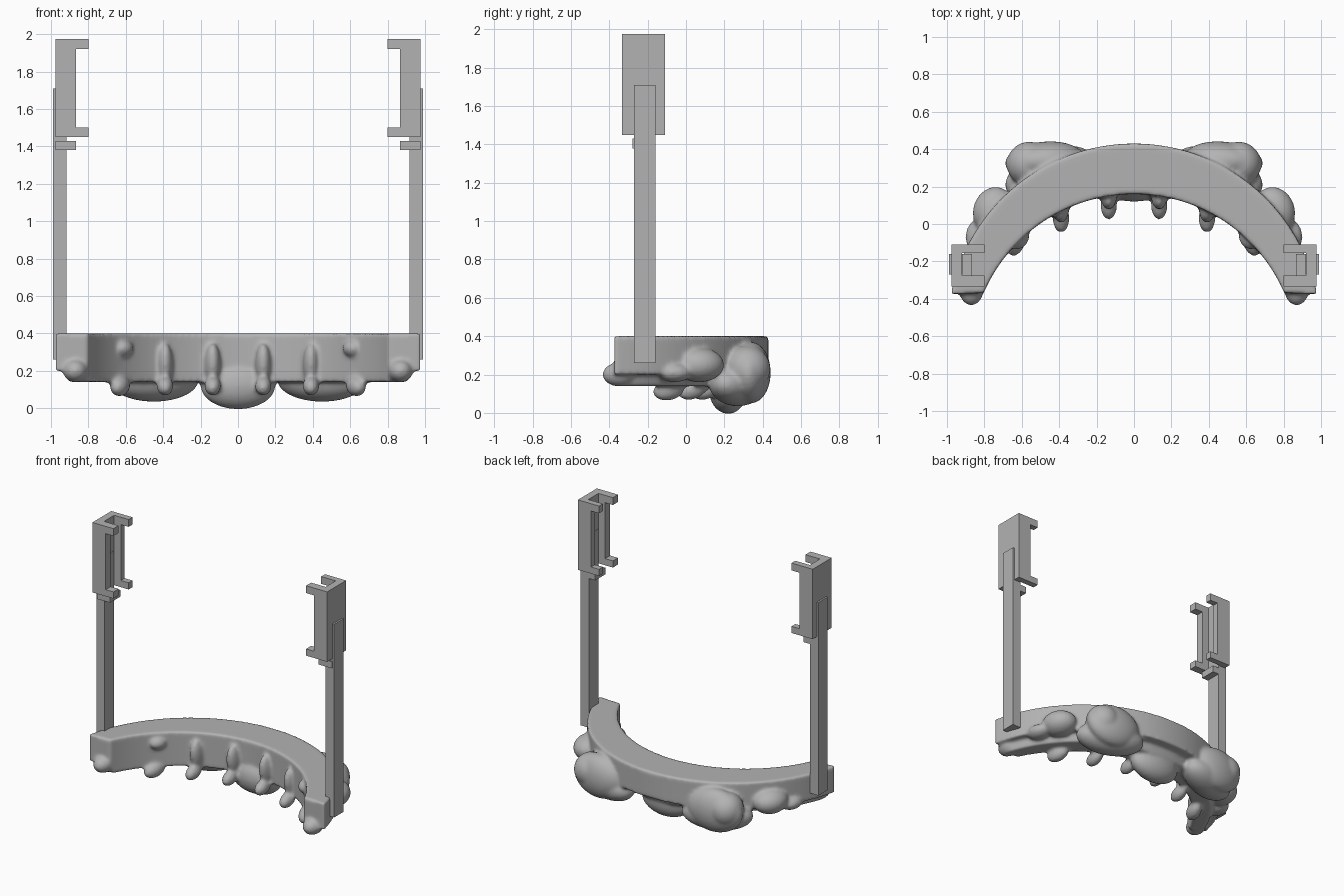
import bpy, bmesh, math
from mathutils import Matrix, Vector

cube = bpy.data.objects.get("Cube")
if cube:
    bpy.data.objects.remove(cube)

grey = bpy.data.materials.new("plain_grey")
grey.use_nodes = True
colour = (0.45, 0.45, 0.45, 1)
grey.diffuse_color = colour
grey.node_tree.nodes["Principled BSDF"].inputs["Base Color"].default_value = colour


def finish(bm, name):
    bmesh.ops.recalc_face_normals(bm, faces=bm.faces)
    mesh = bpy.data.meshes.new(name)
    bm.to_mesh(mesh)
    bm.free()
    mesh.materials.append(grey)
    obj = bpy.data.objects.new(name, mesh)
    bpy.context.collection.objects.link(obj)
    return obj


def box(name, x, y, z):
    bm = bmesh.new()
    bmesh.ops.create_cube(bm, size=1)
    for v in bm.verts:
        v.co = [(a + b) / 2 + c * (b - a) for c, (a, b) in zip(v.co, (x, y, z))]
    return finish(bm, name)


def prism(name, outline, z):
    bm = bmesh.new()
    face = bm.faces.new([bm.verts.new((x, y, z[0])) for x, y in outline])
    ext = bmesh.ops.extrude_face_region(bm, geom=[face])["geom"]
    bmesh.ops.translate(bm, verts=[g for g in ext if isinstance(g, bmesh.types.BMVert)],
                        vec=(0, 0, z[1] - z[0]))
    return finish(bm, name)


def blob(bm, centre, radii, turn=0, tilt=0):
    m = (Matrix.Translation(centre) @ Matrix.Rotation(turn, 4, 'Z')
         @ Matrix.Rotation(tilt, 4, 'X') @ Matrix.Diagonal((*radii, 1)))
    bmesh.ops.create_icosphere(bm, subdivisions=4, radius=1, matrix=m)


# Curved band: section swept between an inner and an outer arc
def arc_point(s, t):
    a, b = s * 1.165, s * 1.375
    inner = Vector((0.875 * math.sin(a), 0.875 * math.cos(a) - 0.715))
    outer = Vector((0.998 * math.sin(b), 0.998 * math.cos(b) - 0.568))
    return inner.lerp(outer, t)


band = bmesh.new()
section = [(0, 0.14), (0, 0.4), (1, 0.4), (1, 0.2), (0.72, 0.2), (0.62, 0.14)]
steps = 64
rings = []
for i in range(steps + 1):
    s = 2 * i / steps - 1
    rings.append([band.verts.new((*arc_point(s, t), z if abs(s) < 0.97 else max(z, 0.2)))
                  for t, z in section])
for r, q in zip(rings, rings[1:]):
    for k in range(len(section)):
        n = (k + 1) % len(section)
        band.faces.new((r[k], r[n], q[n], q[k]))
band.faces.new(rings[0])
band.faces.new(rings[-1])

# Rounded swellings and pegs melted into the band
blob(band, (0, 0.22, 0.12), (0.2, 0.1, 0.125))
for m in (-1, 1):
    blob(band, (m * 0.48, 0.34, 0.21), (0.21, 0.1, 0.16), -m * 0.1)
    blob(band, (m * 0.56, 0.32, 0.23), (0.12, 0.12, 0.12))
    blob(band, (m * 0.45, 0.27, 0.15), (0.25, 0.13, 0.115), -m * 0.35)
    blob(band, (m * 0.75, 0.07, 0.25), (0.11, 0.13, 0.09), m * 0.3)
    blob(band, (m * 0.83, -0.06, 0.21), (0.07, 0.09, 0.05), m * 0.2)
    blob(band, (m * 0.87, -0.35, 0.2), (0.065, 0.085, 0.062))
    for x, y, turn in ((0.135, 0.1, 0.1), (0.39, 0.03, 0.3)):
        blob(band, (m * x, y + 0.05, 0.23), (0.043, 0.07, 0.12), 0, 0.2)
        blob(band, (m * x, y, 0.12), (0.044, 0.078, 0.05), 0, 0.25)
    blob(band, (m * 0.61, -0.08, 0.32), (0.045, 0.06, 0.045), m * 0.6)
    blob(band, (m * 0.63, -0.09, 0.12), (0.05, 0.085, 0.055), m * 0.3, 0.2)

arch = finish(band, "curved_band")
remesh = arch.modifiers.new("merge", 'REMESH')
remesh.mode = 'VOXEL'
remesh.voxel_size = 0.012
remesh.use_smooth_shade = True
soften = arch.modifiers.new("soften", 'SMOOTH')
soften.factor = 0.5
soften.iterations = 6

# Posts, collars and clip brackets on both sides
for m, side in ((1, "left"), (-1, "right")):
    def span(a, b):
        return sorted((m * a, m * b))
    box(side + "_post", span(0.918, 0.988), (-0.27, -0.16), (0.26, 1.71))
    box(side + "_collar", span(0.866, 0.975), (-0.28, -0.16), (1.38, 1.43))
    channel = [(0.975, -0.335), (0.865, -0.335), (0.865, -0.275), (0.92, -0.275),
               (0.92, -0.155), (0.865, -0.155), (0.865, -0.11), (0.975, -0.11)]
    prism(side + "_bracket", [(m * x, y) for x, y in channel], (1.45, 1.975))
    for level, z in (("lower", (1.45, 1.5)), ("upper", (1.92, 1.975))):
        box(f"{side}_{level}_front_prong", span(0.8, 0.866), (-0.335, -0.275), z)
        box(f"{side}_{level}_back_prong", span(0.8, 0.866), (-0.155, -0.11), z)
